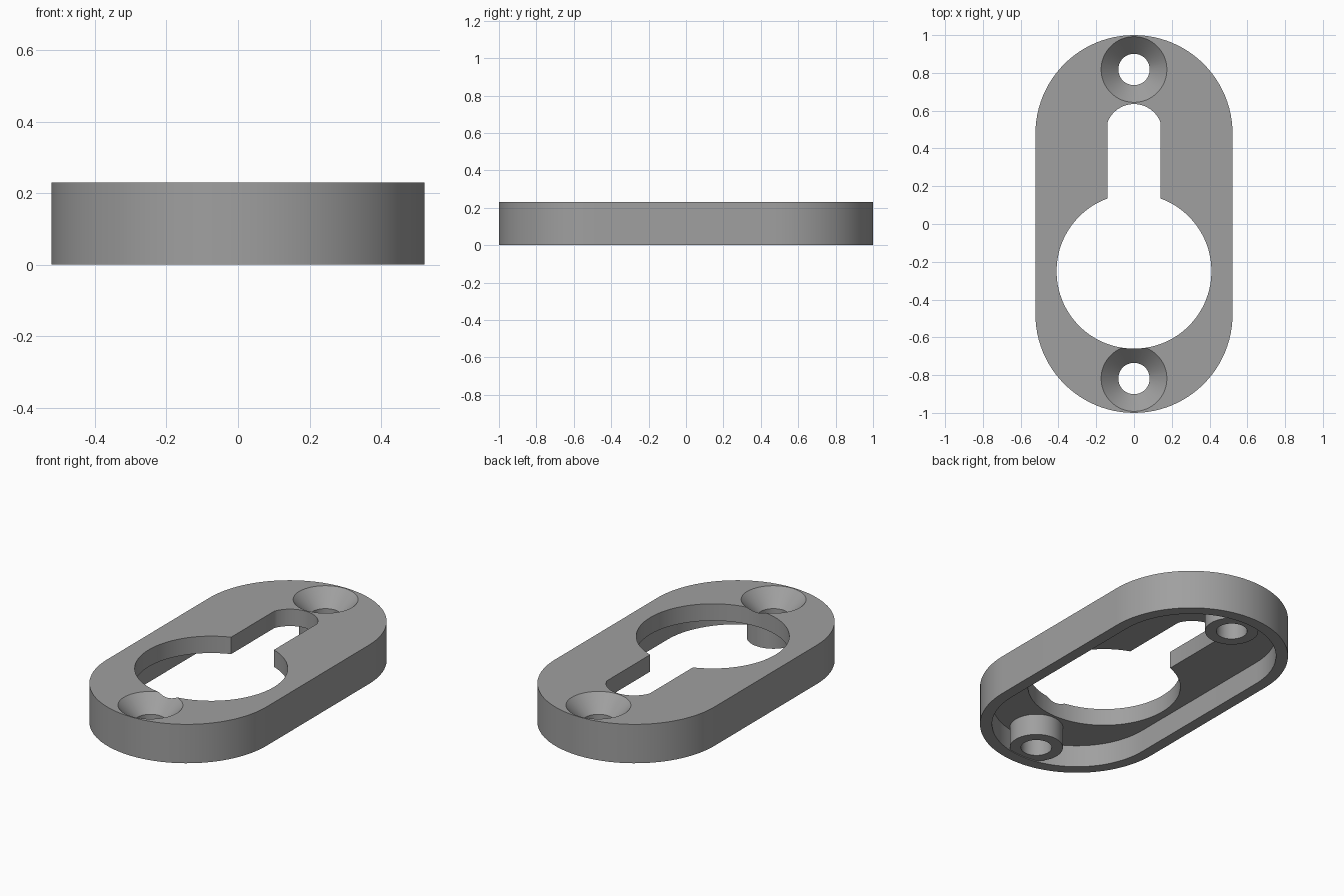
import bpy, bmesh, math
from math import sin, cos, pi

if "Cube" in bpy.data.objects:
    bpy.data.objects.remove(bpy.data.objects["Cube"])

HEIGHT, ROOF = 0.23, 0.13      # overall height, underside of the top plate
R, WALL = 0.522, 0.065         # outer end radius, skirt thickness
SCREW_Y = 0.818                # screw holes at +/- this y

grey = bpy.data.materials.new("grey")
grey.diffuse_color = (0.35, 0.35, 0.35, 1)
grey.use_nodes = True
grey.node_tree.nodes["Principled BSDF"].inputs["Base Color"].default_value = grey.diffuse_color


def arc(cy, r, a0, a1, n):
    return [(r * cos(a0 + (a1 - a0) * i / n), cy + r * sin(a0 + (a1 - a0) * i / n))
            for i in range(n + 1)]


def loft(name, rings):
    """Closed solid through stacked outlines: [(points, z), ...] from low to high."""
    bm = bmesh.new()
    loops = [[bm.verts.new((x, y, z)) for x, y in pts] for pts, z in rings]
    n = len(loops[0])
    bm.faces.new(loops[0][::-1])
    bm.faces.new(loops[-1])
    for a, b in zip(loops, loops[1:]):
        for i in range(n):
            j = (i + 1) % n
            bm.faces.new((a[i], a[j], b[j], b[i]))
    bmesh.ops.recalc_face_normals(bm, faces=bm.faces)
    me = bpy.data.meshes.new(name)
    bm.to_mesh(me)
    bm.free()
    ob = bpy.data.objects.new(name, me)
    bpy.context.collection.objects.link(ob)
    me.materials.append(grey)
    return ob


def combine(target, tool, operation):
    mod = target.modifiers.new(tool.name, 'BOOLEAN')
    mod.operation, mod.solver, mod.object = operation, 'EXACT', tool
    bpy.context.view_layer.objects.active = target
    bpy.ops.object.modifier_apply(modifier=mod.name)
    bpy.data.objects.remove(tool)


def stadium(r):
    c = 1 - R
    return arc(c, r, 0, pi, 48) + arc(-c, r, pi, 2 * pi, 48)


def circle(cy, r):
    return arc(cy, r, 0, 2 * pi, 64)[:-1]


# Rounded plate, hollowed from below
plate = loft("keyhole_plate", [(stadium(R), 0), (stadium(R), HEIGHT)])
combine(plate, loft("cavity", [(stadium(R - WALL), -0.1), (stadium(R - WALL), ROOF)]), 'DIFFERENCE')

# Screw bosses under the plate
for y in (SCREW_Y, -SCREW_Y):
    boss = circle(y, 0.143)
    combine(plate, loft("boss", [(boss, 0.005), (boss, ROOF + 0.03)]), 'UNION')

# Keyhole opening: large circle joined to a round-topped slot
half, big_y, big_r, tip_y, tip_r = 0.14, -0.25, 0.41, 0.485, 0.15
a = math.acos(half / big_r)
t = math.acos(half / tip_r)
keyhole = arc(big_y, big_r, pi - a, 2 * pi + a, 84) + arc(tip_y, tip_r, t, pi - t, 20)
combine(plate, loft("keyhole", [(keyhole, -0.1), (keyhole, 0.4)]), 'DIFFERENCE')

# Countersunk screw holes
for y in (SCREW_Y, -SCREW_Y):
    rings = [(circle(y, 0.083), -0.1), (circle(y, 0.083), 0.137),
             (circle(y, 0.174), HEIGHT), (circle(y, 0.174), 0.4)]
    combine(plate, loft("screw_hole", rings), 'DIFFERENCE')

bpy.ops.object.select_all(action='DESELECT')
plate.select_set(True)
bpy.context.view_layer.objects.active = plate
bpy.ops.object.shade_smooth_by_angle(angle=math.radians(30))
